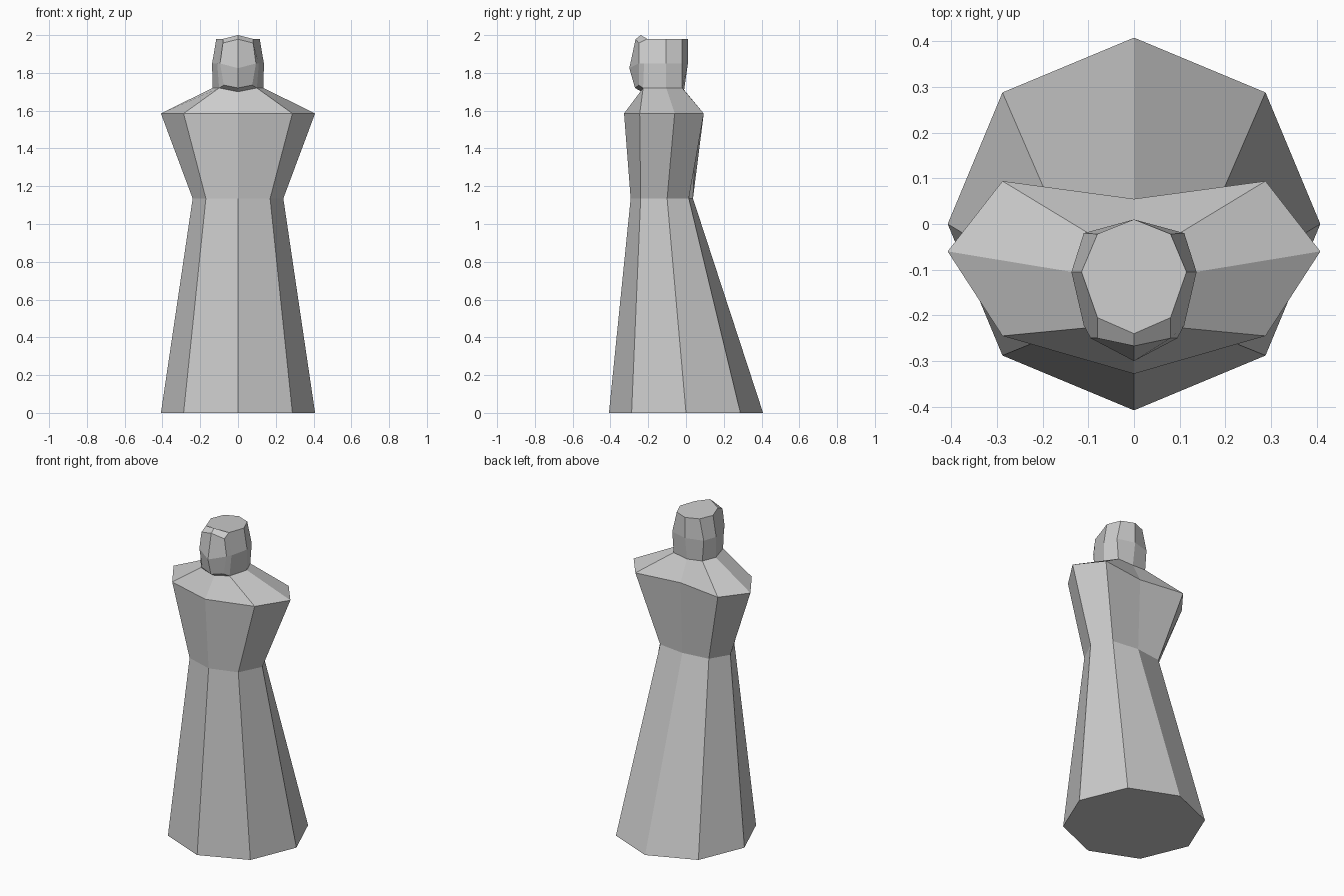
import bpy, bmesh

if "Cube" in bpy.data.objects:
    bpy.data.objects.remove(bpy.data.objects["Cube"])

# Half cross-sections (x, y, z): front, front corner, side, back corner, back
def half(z, xc, xs, ys, z_front=None, z_back=None):
    f, fc, s, bc, b = ys
    return [(0, f, z if z_front is None else z_front), (xc, fc, z), (xs, s, z),
            (xc, bc, z), (0, b, z if z_back is None else z_back)]

sections = [
    half(0.00, 0.288, 0.408, (-0.408, -0.288, 0.0, 0.288, 0.408)),           # hem
    half(1.135, 0.17, 0.24, (-0.293, -0.24, -0.10, 0.015, 0.037)),           # waist
    half(1.585, 0.288, 0.408, (-0.328, -0.245, -0.06, 0.094, 0.055)),        # shoulders
    half(1.72, 0.10, 0.135, (-0.235, -0.227, -0.105, -0.02, -0.01), 1.70, 1.71),  # neck
    half(1.85, 0.11, 0.137, (-0.25, -0.222, -0.105, -0.02, 0.01)),           # mid head
    half(1.98, 0.08, 0.115, (-0.24, -0.205, -0.105, -0.022, 0.01), 2.0),     # crown
]

bm = bmesh.new()

def ring(pts):
    mirrored = [(-x, y, z) for x, y, z in reversed(pts[1:-1])]
    return [bm.verts.new(p) for p in pts + mirrored]

# Skin the eight-sided body and head
rings = [ring(s) for s in sections]
face_panel = []
for level, (a, b) in enumerate(zip(rings, rings[1:])):
    for i in range(8):
        j = (i + 1) % 8
        f = bm.faces.new((a[i], a[j], b[j], b[i]))
        if level >= 3 and i in (0, 7):
            face_panel.append(f)
bm.faces.new(list(reversed(rings[0])))
bm.faces.new(rings[-1])

# Raised face: extrude the four front quads and shape them (centre / corner rows)
raised = [((-0.27, 1.72), (0.075, -0.25, 1.735)),
          ((-0.30, 1.825), (0.095, -0.25, 1.85)),
          ((-0.267, 1.978), (0.08, -0.25, 1.958))]
geom = bmesh.ops.extrude_face_region(bm, geom=face_panel)["geom"]
for v in [g for g in geom if isinstance(g, bmesh.types.BMVert)]:
    row = 0 if v.co.z < 1.78 else 1 if v.co.z < 1.9 else 2
    centre, corner = raised[row]
    if abs(v.co.x) < 0.01:
        v.co = (0, *centre)
    else:
        v.co = (corner[0] if v.co.x > 0 else -corner[0], corner[1], corner[2])
old = [f for f in face_panel if f.is_valid]
if old:
    bmesh.ops.delete(bm, geom=old, context='FACES')

bmesh.ops.recalc_face_normals(bm, faces=bm.faces[:])
mesh = bpy.data.meshes.new("robed_figure")
bm.to_mesh(mesh)
bm.free()
bpy.context.collection.objects.link(bpy.data.objects.new("robed_figure", mesh))
